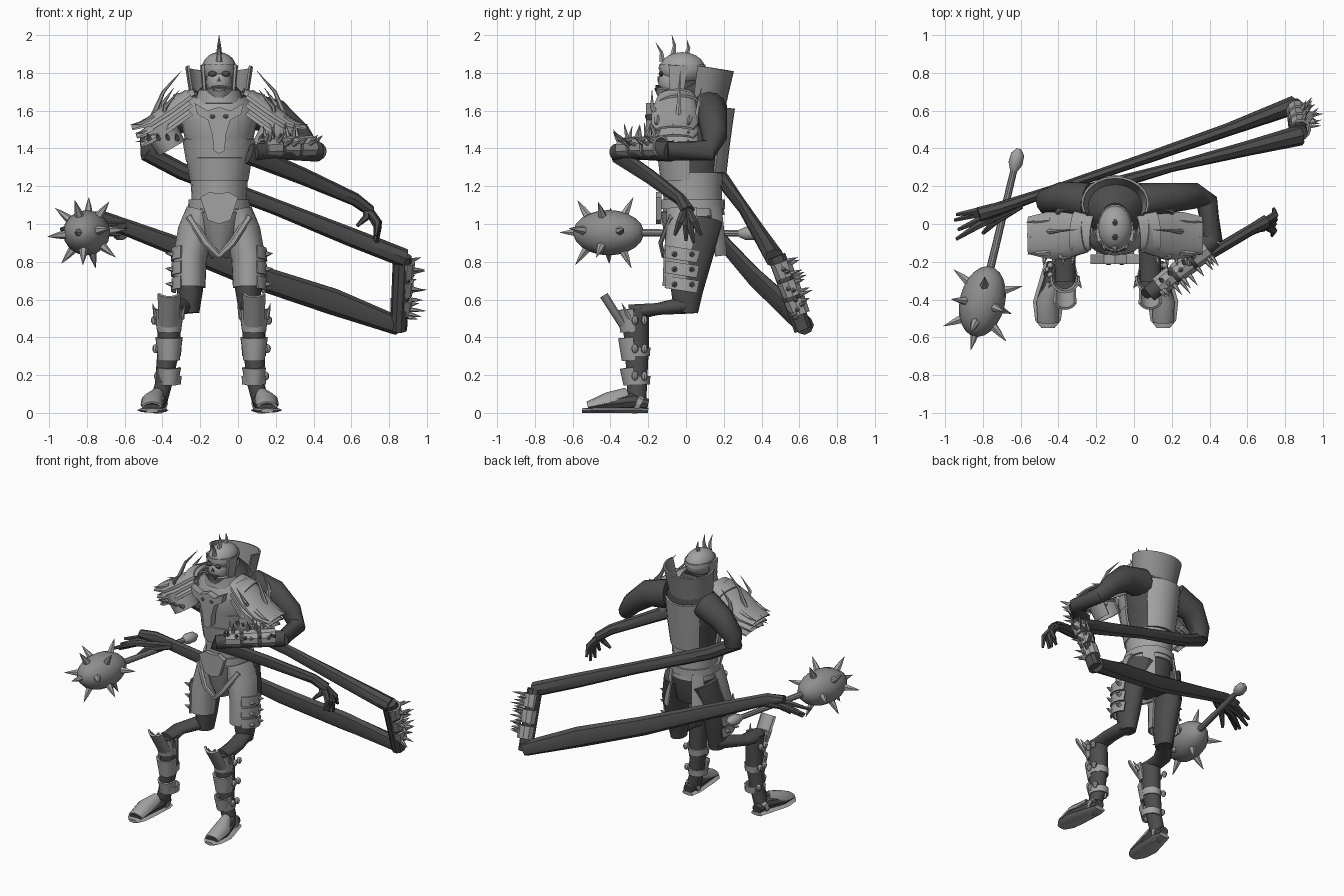
import bpy, bmesh, math, random
from mathutils import Vector as V, Matrix

random.seed(4)
if "Cube" in bpy.data.objects:
    bpy.data.objects.remove(bpy.data.objects["Cube"])
CX = -0.1  # body centre line

def material(name, g):
    m = bpy.data.materials.new(name)
    m.use_nodes = True
    m.diffuse_color = (g, g, g, 1)
    m.node_tree.nodes["Principled BSDF"].inputs["Base Color"].default_value = (g, g, g, 1)
    return m

ARMOUR, SKIN, IRON = material("light armour", 0.36), material("dark skin", 0.075), material("dull iron", 0.27)

def finish(bm, name, mat):
    bmesh.ops.recalc_face_normals(bm, faces=bm.faces)
    for f in bm.faces:
        f.smooth = True
    for e in bm.edges:
        e.smooth = e.calc_face_angle(3) < 0.6
    me = bpy.data.meshes.new(name)
    bm.to_mesh(me)
    bm.free()
    me.materials.append(mat)
    ob = bpy.data.objects.new(name, me)
    bpy.context.collection.objects.link(ob)
    return ob

def loft(name, stations, mat, a0=0, a1=360, n=14, thick=0):
    """Sweep an ellipse, or an arc of it, through (centre, radius u, radius v)."""
    bm = bmesh.new()
    pts = [V(s[0]) for s in stations]
    axis = (pts[-1] - pts[0]).normalized()
    ref = V((0, 0, 1)) if abs(axis.y) > 0.8 else V((0, 1, 0))
    closed = a1 - a0 == 360
    rows = []
    for i, (p, ru, rv) in enumerate(stations):
        t = (pts[min(i + 1, len(pts) - 1)] - pts[max(i - 1, 0)]).normalized()
        u = ref.cross(t).normalized()
        v = t.cross(u)
        angs = [math.radians(a0 + (a1 - a0) * k / n) for k in range(n if closed else n + 1)]
        rows.append([bm.verts.new(pts[i] + u * ru * math.cos(a) + v * rv * math.sin(a)) for a in angs])
    for r, s in zip(rows, rows[1:]):
        for k in range(n):
            j = (k + 1) % len(r)
            bm.faces.new((r[k], r[j], s[j], s[k]))
    if closed and not thick:
        bm.faces.new(rows[0])
        bm.faces.new(rows[-1])
    if thick:
        bmesh.ops.recalc_face_normals(bm, faces=bm.faces)
        bmesh.ops.solidify(bm, geom=bm.faces[:], thickness=thick)
    return finish(bm, name, mat)

def spike(name, p, q, r, bend=(0, 0, 0)):
    p, q = V(p), V(q)
    return loft(name, [(p, r, r), ((p + q) / 2 + V(bend), r * .6, r * .6), (q, .001, .001)], ARMOUR, n=6)

def ball(name, c, r, mat, seg=16):
    bm = bmesh.new()
    bmesh.ops.create_uvsphere(bm, u_segments=seg, v_segments=seg // 2 + 2, radius=1,
                              matrix=Matrix.Translation(c) @ Matrix.Diagonal((*r, 1)))
    return finish(bm, name, mat)

def slab(name, half, y, depth, mat):
    """Flat plate facing the front, from half an x-z outline mirrored about the centre line."""
    bm = bmesh.new()
    outline = half + [(-x, z) for x, z in reversed(half) if x > 0]
    f = bm.faces.new([bm.verts.new((CX + x, y, z)) for x, z in outline])
    g = bmesh.ops.extrude_face_region(bm, geom=[f])["geom"]
    bmesh.ops.translate(bm, vec=(0, depth, 0), verts=[v for v in g if isinstance(v, bmesh.types.BMVert)])
    return finish(bm, name, mat)

def mirror(ob):
    me = ob.data.copy()
    me.transform(Matrix.Translation((2 * CX, 0, 0)) @ Matrix.Scale(-1, 4, (1, 0, 0)))
    me.flip_normals()
    bpy.context.collection.objects.link(bpy.data.objects.new(ob.name.replace("left", "right"), me))

def ring(z, y, rx, ry):
    return ((CX, y, z), rx, ry)

# Torso and its plates
loft("torso", [ring(.86, .05, .12, .1), ring(1.0, .05, .15, .14), ring(1.2, .04, .14, .14), ring(1.42, .05, .17, .16),
               ring(1.56, .06, .2, .17), ring(1.66, .08, .16, .13), ring(1.74, .04, .07, .08)], SKIN, n=20)
loft("waist_wrap", [ring(1.04, .04, .152, .165), ring(1.14, .035, .145, .155), ring(1.27, .035, .155, .16)], ARMOUR, n=20, thick=.01)
loft("belt", [ring(1.08, .035, .165, .172), ring(1.13, .035, .162, .17)], ARMOUR, n=20, thick=.015)
for i, (z, rx) in enumerate([(1.23, .165), (1.33, .185)]):
    loft("belly_plate_%d" % i, [ring(z, .02, rx - .01, .155), ring(z + .12, .02, rx + .01, .17)], ARMOUR, 180, 360, 10, .015)
loft("breastplate", [ring(1.44, .02, .18, .17), ring(1.54, .02, .2, .19), ring(1.62, .02, .195, .175), ring(1.68, .01, .14, .14)],
     ARMOUR, 180, 360, 12, .02)
loft("back_plate", [ring(1.28, .05, .15, .165), ring(1.45, .06, .17, .175), ring(1.63, .08, .17, .18)], ARMOUR, 40, 140, 8, .015)
loft("collar", [ring(1.58, .08, .14, .12), ring(1.7, .09, .16, .135), ring(1.83, .11, .18, .145)], IRON, -20, 200, 14, .012)
loft("gorget", [ring(1.64, -.01, .13, .14), ring(1.71, -.01, .11, .13)], ARMOUR, 190, 350, 10, .015)

# Beast skull on the chest
slab("chest_skull", [(0, 1.62), (.06, 1.6), (.13, 1.64), (.115, 1.58), (.06, 1.55), (.035, 1.47), (.03, 1.39), (0, 1.37)], -.212, .05, ARMOUR)
for x in (-.035, .035):
    ball("skull_eye", (CX + x, -.212, 1.57), (.014, .005, .011), SKIN, 8)

# Belt buckle, loin cloth, straps and hanging side flaps
slab("buckle", [(0, 1.16), (.05, 1.17), (.1, 1.14), (.06, 1.02), (0, 1.0)], -.16, .03, ARMOUR)
loft("loin_cloth", [ring(.82, .02, .03, .1), ring(.9, .03, .09, .13), ring(1.06, .035, .155, .16)], IRON, 180, 360, 12, .01)
for s in (-1, 1):
    loft("hip_strap", [((CX, -.12, .83), .015, .01), ((CX + s * .07, -.135, .9), .02, .012), ((CX + s * .16, -.08, 1.04), .02, .012)], ARMOUR, n=6)
    loft("rear_flap", [ring(.82, .08, .19, .16), ring(1.08, .05, .155, .16)], ARMOUR, 90 - s * 60, 90 - s * 30, 5, .01)

# Head with helmet, skull face and crest
loft("neck", [ring(1.62, .04, .07, .07), ring(1.76, .0, .06, .07)], SKIN)
ball("helmet", (CX, -.02, 1.82), (.092, .122, .09), ARMOUR)
ball("face", (CX, -.07, 1.75), (.07, .078, .085), ARMOUR)
loft("helmet_rim", [ring(1.82, -.02, .094, .127), ring(1.845, -.02, .092, .125)], ARMOUR, n=18, thick=.01)
loft("jaw", [ring(1.67, -.075, .04, .06), ring(1.715, -.07, .065, .085)], ARMOUR, 180, 360, 10, .015)
slab("mouth", [(0, 1.735), (.04, 1.73), (.03, 1.705), (0, 1.7)], -.162, .03, SKIN)
slab("nose_hole", [(0, 1.78), (.013, 1.755)], -.15, .009, SKIN)
for s in (-1, 1):
    ball("eye_socket", (CX + s * .035, -.133, 1.795), (.023, .012, .015), SKIN, 8)
    loft("cheek_guard", [((CX + s * .075, -.05, 1.68), .012, .04), ((CX + s * .086, -.04, 1.84), .014, .06)], ARMOUR, n=6)
for y, tip_y, z, top in [(-.125, -.16, 1.86, 1.96), (-.07, -.075, 1.89, 2.0), (.0, .005, 1.89, 1.975)]:
    spike("crest_horn", (CX, y, z), (CX, tip_y, top), .017, (0, .012, 0))

# Layered shoulder armour, built on the left and mirrored
left = []
for i in range(3):
    dz, e = -.045 * i, .36 - .025 * i
    left.append(loft("left_shoulder_plate_%d" % i, [((.05, -.05, 1.67 + dz), .05, .1), ((.16, -.06, 1.59 + dz), .055, .125),
                     ((.26, -.06, 1.525 + dz), .045, .125), ((e, -.06, 1.5 + dz), .02, .1)], ARMOUR, 80, 280, 10, .012))
    for y in (-.15, -.06, .02):
        left.append(spike("left_shoulder_spike", (e - .12, y, 1.56 + dz), (e + .015 + random.uniform(-.02, .02), y - .01, 1.525 + dz), .02, (0, 0, -.008)))
left += [loft("left_shoulder_guard", [((.15, -.08, 1.4), .08, .1), ((.22, -.08, 1.52), .09, .11)], ARMOUR, 160, 400, 10, .012),
         loft("left_neck_guard", [((.02, -.05, 1.69), .03, .09), ((.12, -.04, 1.64), .05, .11)], ARMOUR, 90, 270, 8, .012),
         spike("left_long_horn", (.25, -.04, 1.57), (.1, -.03, 1.81), .016, (.02, 0, .01)),
         spike("left_rear_horn", (.2, .06, 1.55), (.14, .08, 1.72), .02, (.03, 0, 0)),
         spike("left_front_horn", (.2, -.12, 1.53), (.11, -.18, 1.71), .02, (.03, -.03, 0))]
for x in (.12, .17, .22, .27):
    left.append(spike("left_guard_spike", (x, -.17, 1.45), (x + .01, -.22, 1.48), .015))
for ob in left:
    mirror(ob)

def bracer(name, p, q, r, out):
    """Cuff of three bands bristling with spikes towards one side."""
    p, q, out = V(p), V(q), V(out)
    side = (q - p).normalized().cross(out)
    for i in range(3):
        a, b = p.lerp(q, i * .34), p.lerp(q, i * .34 + .28)
        loft("%s_band_%d" % (name, i), [(a, r, r), (b, r * .93, r * .93)], ARMOUR, n=10, thick=.012)
    for k in range(18):
        d = (out + side * random.uniform(-1.3, 1.3)).normalized()
        c = p.lerp(q, (k + .5) / 18) + d * r * .9
        spike(name + "_spike", c, c + d * random.uniform(.05, .085), .013)

def hand(name, base, tips, r, arch):
    for t in tips:
        b, t = V(base), V(t)
        mid = b.lerp(t, .6) + V(arch)
        loft(name + "_finger", [(b, r, r), (mid, r * .85, r * .85), (t, r * .4, r * .4)], SKIN, n=6)

# Left arm, folded across the chest with a long drawn-out hand
loft("left_upper_arm", [((.04, .12, 1.6), .1, .1), ((.2, .14, 1.57), .09, .08), ((.32, .15, 1.47), .07, .07),
                        ((.385, .12, 1.39), .055, .06), ((.42, -.1, 1.385), .05, .05)], SKIN)
loft("left_forearm", [((.42, -.08, 1.385), .055, .05), ((.25, -.24, 1.39), .05, .05), ((.08, -.37, 1.38), .045, .045)], SKIN)
bracer("left_bracer", (.39, -.13, 1.41), (.12, -.34, 1.4), .06, (.25, -.35, .9))
loft("left_long_hand", [((.06, -.37, 1.37), .055, .03), ((.35, -.19, 1.25), .045, .03), ((.62, -.03, 1.13), .035, .03),
                        ((.7, .01, 1.07), .03, .04)], SKIN, n=8)
hand("left", (.68, 0, 1.09), [(.74, .08, .94), (.735, .04, .9), (.725, 0, .91), (.73, -.06, .94), (.63, -.04, .99)], .023, (.03, 0, .005))

# Right arm, stretched behind the body and back again
loft("right_upper_arm", [((-.24, .12, 1.6), .1, .1), ((-.38, .14, 1.54), .085, .085), ((-.46, .12, 1.43), .065, .07),
                         ((-.46, .12, 1.36), .055, .055)], SKIN)
loft("right_long_arm", [((-.49, .1, 1.38), .045, .05), ((-.3, .16, 1.28), .045, .04), ((.2, .3, 1.09), .042, .025),
                        ((.6, .4, .93), .05, .04), ((.88, .47, .82), .05, .055)], SKIN, n=8)
loft("right_wrist", [((.85, .62, .44), .045, .05), ((.87, .48, .83), .05, .05)], SKIN, n=10)
bracer("right_bracer", (.88, .5, .8), (.86, .61, .51), .058, (1, .35, .1))
loft("right_long_hand", [((.85, .63, .46), .05, .05), ((.5, .5, .59), .07, .035), ((.1, .36, .72), .065, .03),
                         ((-.4, .19, .91), .05, .025), ((-.72, .08, 1.03), .04, .035), ((-.82, .05, 1.04), .025, .04)], SKIN, n=8)
hand("right", (-.6, .1, .99), [(-.94, .05, .97), (-.95, .02, .94), (-.93, -.03, .93), (-.94, -.08, .95), (-.8, -.05, .9)], .024, (-.02, 0, .025))

# Spiked mace
tail, tip = V((-.62, .35, .95)), V((-.845, -.59, .955))
d = (tip - tail).normalized()
head = tip - d * .185
loft("mace_handle", [(tail, .018, .018), (head, .022, .022)], IRON, n=10)
loft("mace_pommel", [(tail - d * .05, .012, .012), (tail - d * .02, .035, .035), (tail + d * .03, .038, .038), (tail + d * .07, .02, .02)], ARMOUR, n=10)
loft("mace_head", [(head + d * .19 * math.sin(a), .12 * math.cos(a), .12 * math.cos(a))
                   for a in [math.radians(-80 + 16 * k) for k in range(11)]], IRON, n=16)
up = V((0, 0, 1))
for k in range(12):
    a, f = k * math.pi / 2 + (k // 4) * .8 + .1, (-.5, .1, .7)[k // 4]
    n = (up * math.cos(a) + d.cross(up) * math.sin(a) + d * f).normalized()
    c = head + d * f * .16 + (n - d * n.dot(d)) * .1
    spike("mace_spike", c, c + n * .11, .026)
spike("mace_tip", tip - d * .03, tip + d * .08, .026)

def leg(side, s, hx, kx, fx):
    """Bent leg: bare limb, thigh plates, knee flare, greaves and sandal."""
    loft(side + "_thigh", [((hx, .0, .53), .05, .065), ((hx, .005, .65), .07, .088), ((hx, .03, .85), .08, .12),
                           ((hx - s * .05, .05, 1.02), .09, .145)], SKIN)
    loft(side + "_knee", [((hx, .03, .575), .05, .05), ((kx, -.15, .55), .06, .032), ((kx, -.3, .53), .055, .045)], SKIN)
    loft(side + "_shin", [((fx, -.26, .04), .045, .05), ((fx - s * .03, -.26, .15), .045, .055),
                          ((kx, -.26, .35), .06, .065), ((kx, -.27, .55), .06, .075)], SKIN)
    a0 = 180 if s > 0 else 170
    loft(side + "_thigh_plate", [((hx, -.02, .66), .082, .105), ((hx, 0, .82), .09, .12), ((hx - s * .03, .03, .96), .095, .135),
                                 ((hx - s * .06, .035, 1.07), .08, .14)], ARMOUR, a0, a0 + 190, 12, .012)
    for z in (.68, .76, .84):
        loft(side + "_tasset", [((hx, -.01, z - .035), .1, .12), ((hx, 0, z + .03), .097, .125)], ARMOUR,
             -60 if s > 0 else 145, 35 if s > 0 else 240, 8, .01)
        for y in (-.06, .03):
            spike(side + "_thigh_stud", (hx + s * .09, y, z), (hx + s * .13, y, z + .005), .016)
    for z in (.3, .15):
        loft(side + "_shin_strap", [((kx, -.26, z), .063, .068), ((kx, -.26, z + .045), .066, .072)], ARMOUR, n=12, thick=.01)
    for z, h, r in ((.15, .09, .056), (.28, .12, .065), (.43, .12, .072)):
        loft(side + "_greave", [((kx, -.275, z), r - .008, r), ((kx, -.285, z + h), r + .008, r + .01)], ARMOUR, 175, 365, 10, .012)
        for y in (-.27, -.22):
            ball(side + "_buckle", (kx + s * (r + .006), y, z + h * .5), (.018, .018, .024), ARMOUR, 8)
    loft(side + "_knee_flare", [((kx, -.28, .47), .065, .07), ((kx, -.39, .65), .07, .075)], ARMOUR, 210, 330, 8, .014)
    for x in (-.065, .065):
        spike(side + "_knee_horn", (kx + x, -.3, .5), (kx + x * 1.35, -.34, .58), .016)
    toe = fx + s * .03
    loft(side + "_sole", [((fx, -.2, .013), .045, .013), ((fx, -.24, .014), .058, .014), ((toe, -.42, .015), .08, .015),
                          ((toe, -.51, .014), .068, .014), ((toe, -.55, .012), .035, .012)], ARMOUR, n=8)
    loft(side + "_foot", [((fx, -.2, .045), .035, .03), ((fx, -.28, .06), .05, .05), ((toe, -.42, .045), .062, .035),
                          ((toe, -.52, .03), .05, .015)], SKIN, n=10)
    loft(side + "_toe_plate", [((fx, -.31, .085), .035, .05), ((toe, -.41, .055), .06, .055), ((toe, -.52, .03), .055, .03)],
         ARMOUR, 0, 180, 6, .01)
    loft(side + "_sandal_strap", [((fx, -.24, .04), .052, .05), ((fx, -.265, .05), .055, .06)], ARMOUR, n=10, thick=.008)

leg("left", 1, .055, .085, .125)
leg("right", -1, -.255, -.365, -.425)
